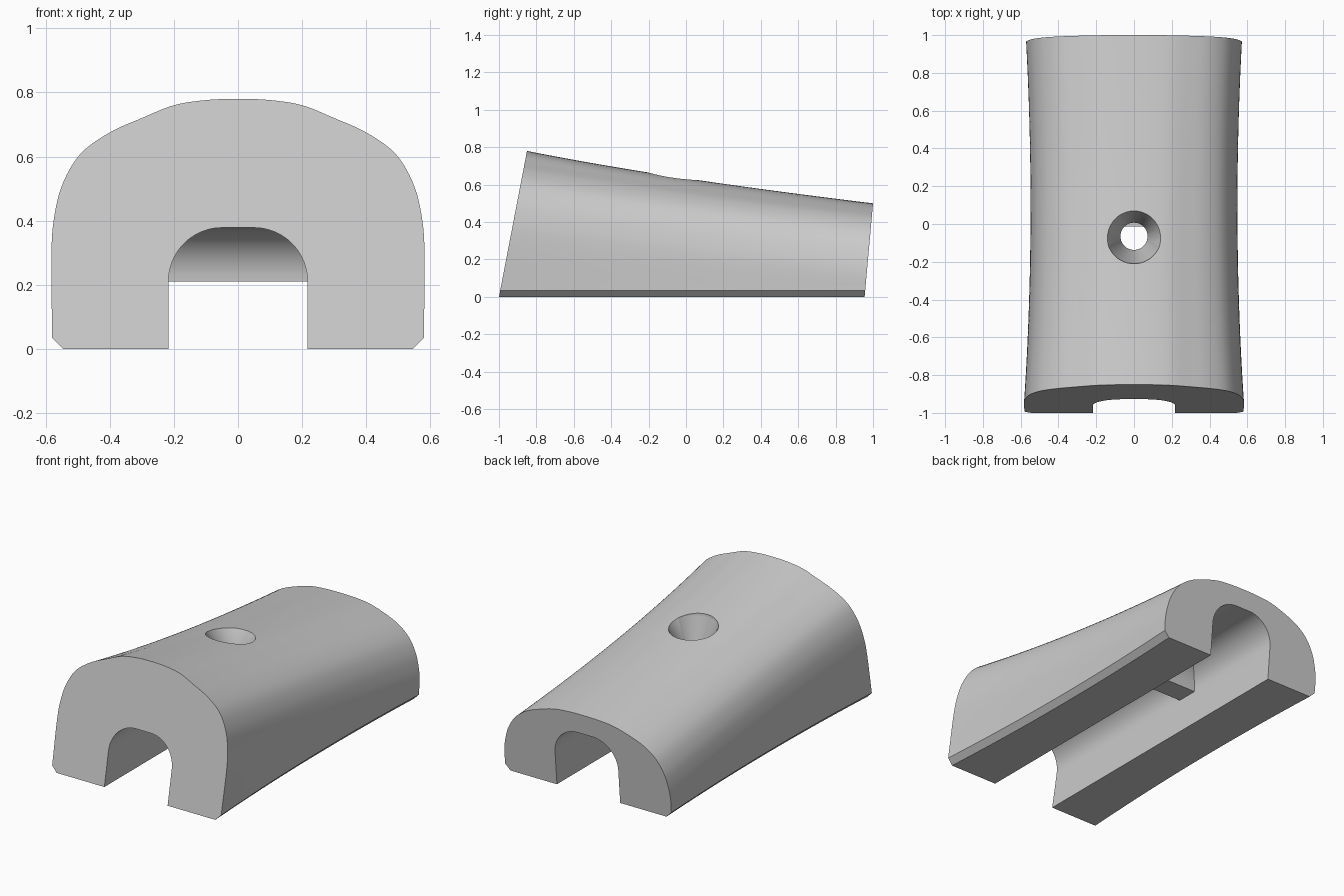
import bpy, bmesh, math
from mathutils import Vector

cube = bpy.data.objects.get("Cube")
if cube:
    bpy.data.objects.remove(cube, do_unlink=True)

grey = bpy.data.materials.new("light_grey")
grey.use_nodes = True
COLOUR = (0.6, 0.6, 0.6, 1)
grey.diffuse_color = COLOUR
grey.node_tree.nodes["Principled BSDF"].inputs["Base Color"].default_value = COLOUR


def loft(name, rings):
    """Closed solid through a list of rings with equal point counts."""
    bm = bmesh.new()
    loops = [[bm.verts.new(p) for p in ring] for ring in rings]
    for a, b in zip(loops, loops[1:]):
        for i in range(len(a)):
            j = (i + 1) % len(a)
            bm.faces.new((a[i], a[j], b[j], b[i]))
    bm.faces.new(loops[0])
    bm.faces.new(loops[-1])
    bmesh.ops.recalc_face_normals(bm, faces=bm.faces)
    mesh = bpy.data.meshes.new(name)
    bm.to_mesh(mesh)
    bm.free()
    mesh.materials.append(grey)
    obj = bpy.data.objects.new(name, mesh)
    bpy.context.collection.objects.link(obj)
    return obj


def spline(points, steps=5):
    """Catmull-Rom curve through 2D points, mirrored at the first point."""
    pts = [Vector(p) for p in points]
    pts = [Vector((-pts[1].x, pts[1].y))] + pts + [2 * pts[-1] - pts[-2]]
    out = []
    for a, b, c, d in zip(pts, pts[1:], pts[2:], pts[3:]):
        for k in range(steps):
            t = k / steps
            out.append(0.5 * (2 * b + (c - a) * t + (2 * a - 5 * b + 4 * c - d) * t ** 2
                              + (3 * b - a - 3 * c + d) * t ** 3))
    return out + [pts[-2]]


def mirrored(half):
    """Full outline from a half outline starting on the centre line."""
    return half + [Vector((-p.x, p.y)) for p in reversed(half[1:])]


def smooth(obj):
    bpy.ops.object.select_all(action="DESELECT")
    obj.select_set(True)
    bpy.context.view_layer.objects.active = obj
    bpy.ops.object.shade_smooth_by_angle(angle=math.radians(30))


# Arched body: front and back half outlines, blended along the length
front = spline([(0, .78), (.1, .776), (.2, .76), (.3, .72), (.4, .675), (.49, .61),
                (.545, .52), (.572, .42), (.582, .3), (.58, .035)])
back = spline([(0, .5), (.1, .498), (.2, .488), (.3, .46), (.4, .42), (.48, .36),
               (.53, .285), (.556, .21), (.57, .13), (.57, .035)])
front.append(Vector((.545, 0)))
back.append(Vector((.535, 0)))
rings = []
STEPS = 24
for s in range(STEPS + 1):
    t = s / STEPS
    bow = t * (1 - t)
    ring = []
    for f, b in zip(mirrored(front), mirrored(back)):
        p = f.lerp(b, t)
        z = p.y * (1 - 0.1 * bow)
        y = (1 - t) * (-1 + 0.192 * z) + t * (0.955 + 0.09 * z)
        ring.append((p.x * (1 - 0.2 * bow), y, z))
    rings.append(ring)
body = loft("arched_body", rings)

# Round-topped channel along the whole underside
arc = [Vector((0, .378))]
for k in range(17):
    a = math.pi / 2 * (1 - k / 16)
    arc.append(Vector((.05 + .167 * math.cos(a), .21 + .168 * math.sin(a))))
arc.append(Vector((.217, -.1)))
channel = loft("channel_cutter", [[(p.x, y, p.y) for p in mirrored(arc)] for y in (-1.2, 1.2)])

# Countersunk hole through the top
hole = loft("hole_cutter", [
    [(r * math.cos(k * math.tau / 48), -.065 + r * math.sin(k * math.tau / 48), z) for k in range(48)]
    for r, z in ((.072, .2), (.072, .5), (.145, .645), (.145, .9))])

for cutter in (channel, hole):
    cutter.hide_render = True
    mod = body.modifiers.new(cutter.name, "BOOLEAN")
    mod.operation = "DIFFERENCE"
    mod.solver = "EXACT"
    mod.object = cutter
bpy.context.view_layer.update()
cut = bpy.data.meshes.new_from_object(body.evaluated_get(bpy.context.evaluated_depsgraph_get()))
body.modifiers.clear()
body.data = cut
for cutter in (channel, hole):
    bpy.data.objects.remove(cutter, do_unlink=True)
smooth(body)

# Filleted rib across the channel roof
RADIUS = .168
rib_half = []
for k in range(13):
    a = math.pi / 2 * k / 12
    rib_half.append((.067 + RADIUS * (1 - math.cos(a)), .21 + RADIUS * math.sin(a)))
side = [(.223 + y, z) for y, z in rib_half] + [(.223 - y, z) for y, z in reversed(rib_half)]
top = [(.458, .385), (-.012, .385)]
outline = side[:13] + top + side[13:]
rib = loft("channel_rib", [[(x, y, z) for y, z in outline] for x in (-.22, .22)])
smooth(rib)
